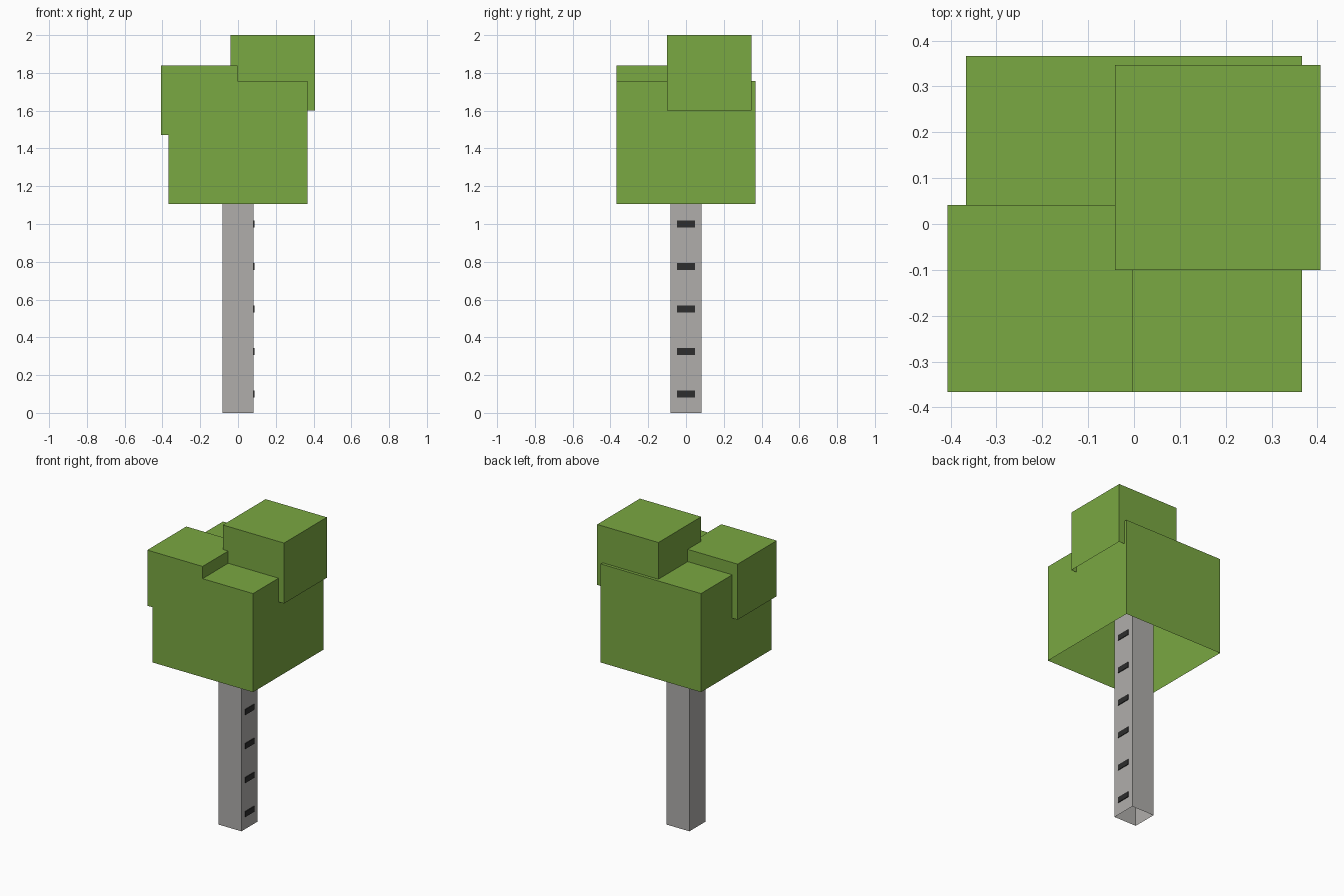
import bpy, bmesh

if "Cube" in bpy.data.objects:
    bpy.data.objects.remove(bpy.data.objects["Cube"])


def material(name, rgb):
    m = bpy.data.materials.new(name)
    m.diffuse_color = (*rgb, 1.0)
    m.use_nodes = True
    m.node_tree.nodes["Principled BSDF"].inputs["Base Color"].default_value = m.diffuse_color
    return m


LEAF = material("leaf green", (0.195, 0.392, 0.054))
BARK = material("pale grey bark", (0.432, 0.423, 0.407))
MARK = material("dark bark mark", (0.026, 0.026, 0.026))


def block(name, lo, hi, mat, open_side=None):
    """Axis-aligned box from corner lo to corner hi, optionally without one side."""
    bm = bmesh.new()
    bmesh.ops.create_cube(bm, size=1.0)
    for v in bm.verts:
        v.co = [a + (c + 0.5) * (b - a) for a, b, c in zip(lo, hi, v.co)]
    bm.normal_update()
    if open_side:
        gone = [f for f in bm.faces
                if sum(n * d for n, d in zip(f.normal, open_side)) > 0.9]
        bmesh.ops.delete(bm, geom=gone, context='FACES')
    mesh = bpy.data.meshes.new(name)
    bm.to_mesh(mesh)
    bm.free()
    mesh.materials.append(mat)
    obj = bpy.data.objects.new(name, mesh)
    bpy.context.collection.objects.link(obj)
    return obj


DOWN = (0, 0, -1)

# Trunk, running up inside the hollow crown
T = 0.083
block("trunk", (-T, -T, 0), (T, T, 1.45), BARK, DOWN)

# Evenly spaced bark marks on the right side of the trunk
for i in range(6):
    z = 0.1 + 0.225 * i
    block(f"bark_mark_{i + 1}", (T, -0.047, z - 0.018), (T + 0.005, 0.047, z + 0.018),
          MARK, (-1, 0, 0))

# Foliage: main crown and two smaller overlapping blocks, open underneath
C = 0.367
block("crown", (-C, -C, 1.105), (C, C, 1.757), LEAF, DOWN)
block("left_foliage", (-0.407, -C, 1.47), (-0.002, 0.041, 1.838), LEAF, DOWN)
block("right_foliage", (-0.041, -0.1, 1.6), (0.407, 0.347, 2.0), LEAF, DOWN)
